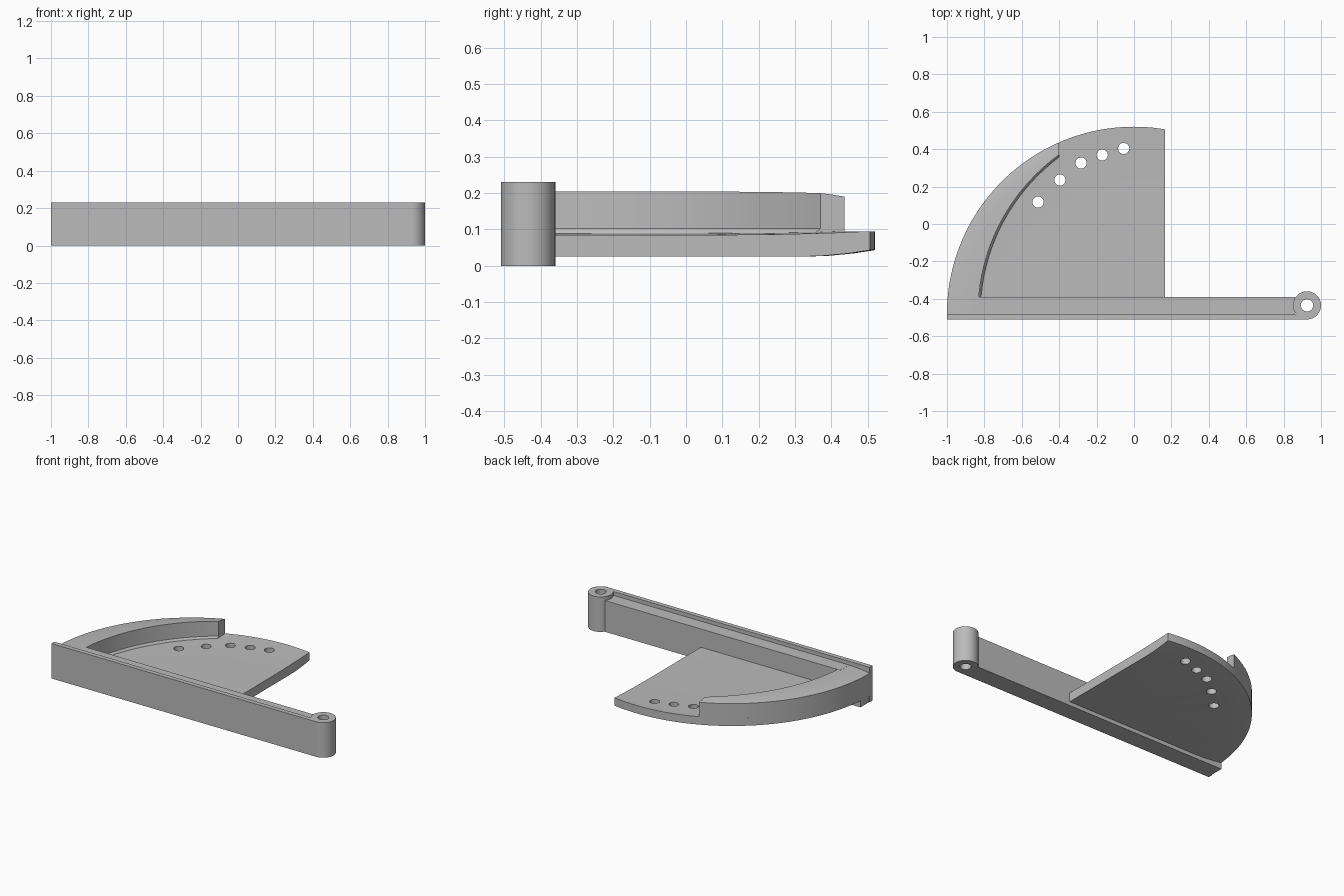
import bpy, bmesh
from math import sin, cos, sqrt, radians
from mathutils import Matrix

cube = bpy.data.objects.get("Cube")
if cube:
    bpy.data.objects.remove(cube, do_unlink=True)

grey = bpy.data.materials.new("plain grey")
grey.use_nodes = True
COLOR = (0.5, 0.5, 0.5, 1)
grey.diffuse_color = COLOR
grey.node_tree.nodes["Principled BSDF"].inputs["Base Color"].default_value = COLOR

CY = -0.48                      # arc centre lies on the y axis here
HINGE = (0.925, -0.435)


def add_object(name, bm):
    bmesh.ops.remove_doubles(bm, verts=bm.verts, dist=1e-5)
    bmesh.ops.recalc_face_normals(bm, faces=bm.faces)
    mesh = bpy.data.meshes.new(name)
    bm.to_mesh(mesh)
    bm.free()
    mesh.materials.append(grey)
    obj = bpy.data.objects.new(name, mesh)
    bpy.context.collection.objects.link(obj)
    return obj


def box(name, x0, x1, y0, y1, z0, z1):
    bm = bmesh.new()
    place = Matrix.Translation(((x0 + x1) / 2, (y0 + y1) / 2, (z0 + z1) / 2))
    size = Matrix.Diagonal((x1 - x0, y1 - y0, z1 - z0, 1))
    bmesh.ops.create_cube(bm, size=1, matrix=place @ size)
    return add_object(name, bm)


def cylinder(name, x, y, r, z0, z1, sides=48):
    bm = bmesh.new()
    bmesh.ops.create_cone(bm, cap_ends=True, segments=sides, radius1=r, radius2=r,
                          depth=z1 - z0, matrix=Matrix.Translation((x, y, (z0 + z1) / 2)))
    return add_object(name, bm)


def sweep(name, profile, start, end, steps):
    """Sweep a closed (radius, height) section, given per angle, round the arc centre."""
    bm = bmesh.new()
    rings = []
    for i in range(steps + 1):
        a = radians(start + (end - start) * i / steps)
        rings.append([bm.verts.new((r * cos(a), CY + r * sin(a), z)) for r, z in profile(a)])
    for a, b in zip(rings, rings[1:]):
        for k in range(len(a)):
            n = (k + 1) % len(a)
            bm.faces.new((a[k], a[n], b[n], b[k]))
    bm.faces.new(rings[0])
    bm.faces.new(rings[-1])
    return add_object(name, bm)


def cut(obj, cutters):
    for c in cutters:
        mod = obj.modifiers.new("cut", 'BOOLEAN')
        mod.operation = 'DIFFERENCE'
        mod.solver = 'EXACT'
        mod.object = c
    graph = bpy.context.evaluated_depsgraph_get()
    mesh = bpy.data.meshes.new_from_object(obj.evaluated_get(graph))
    obj.modifiers.clear()
    obj.data = mesh
    for c in cutters:
        bpy.data.objects.remove(c, do_unlink=True)


def smooth(obj):
    bpy.ops.object.select_all(action='DESELECT')
    obj.select_set(True)
    bpy.context.view_layer.objects.active = obj
    bpy.ops.object.shade_smooth_by_angle(angle=radians(30))


# Quadrant plate, its outer edge curling slightly upward
def plate_section(a):
    bottom = [(r, 0.025 + 0.018 * max(0, (r - 0.8) / 0.2) ** 2) for r in (0.02, 0.8, 0.87, 0.94, 1)]
    top = [(r, 0.085 + 0.01 * max(0, (r - 0.6) / 0.4) ** 2) for r in (1, 0.9, 0.75, 0.6, 0.02)]
    return bottom + top


plate = sweep("quadrant_plate", plate_section, 180, 0, 120)
holes = [(-0.513, 0.117), (-0.396, 0.235), (-0.283, 0.326), (-0.17, 0.369), (-0.055, 0.404)]
cutters = [cylinder("hole_cutter", x, y, 0.03, -0.1, 0.3, 24) for x, y in holes]
cutters.append(box("side_cutter", 0.165, 2, -1, 1, -0.1, 0.3))
cut(plate, cutters)
smooth(plate)


# Tapering rim wall with a domed top and a small cove at its foot
def rim_section(a):
    inner = 0.216 * cos(a) + sqrt(1.05 ** 2 - (0.216 * sin(a)) ** 2)
    top = [inner + (1 - inner) * t for t in (0, 0.4, 0.75, 1)]
    dome = [(r, 0.205 - 0.015 * ((r - 0.8) / 0.2) ** 3) for r in top]
    return [(1, 0.08), (inner - 0.015, 0.08), (inner - 0.012, 0.09), (inner, 0.103)] + dome


rim = sweep("curved_rim", rim_section, 180, 105, 60)
cut(rim, [box("end_cutter", -0.4, 1, -1, 1, -0.1, 0.4)])
smooth(rim)

# Straight arm: front wall, main bar and the low foot reaching the rim corner
box("front_wall", -1, HINGE[0], -0.51, CY, 0, 0.23)
box("main_bar", -0.85, 0.862, CY, -0.39, 0, 0.205)
box("bar_foot", -0.996, -0.85, CY, -0.39, 0, 0.08)

# Hinge barrel with a through hole
barrel = cylinder("hinge_barrel", *HINGE, 0.075, 0, 0.23)
cut(barrel, [cylinder("pin_cutter", *HINGE, 0.033, -0.1, 0.4, 32)])
smooth(barrel)
